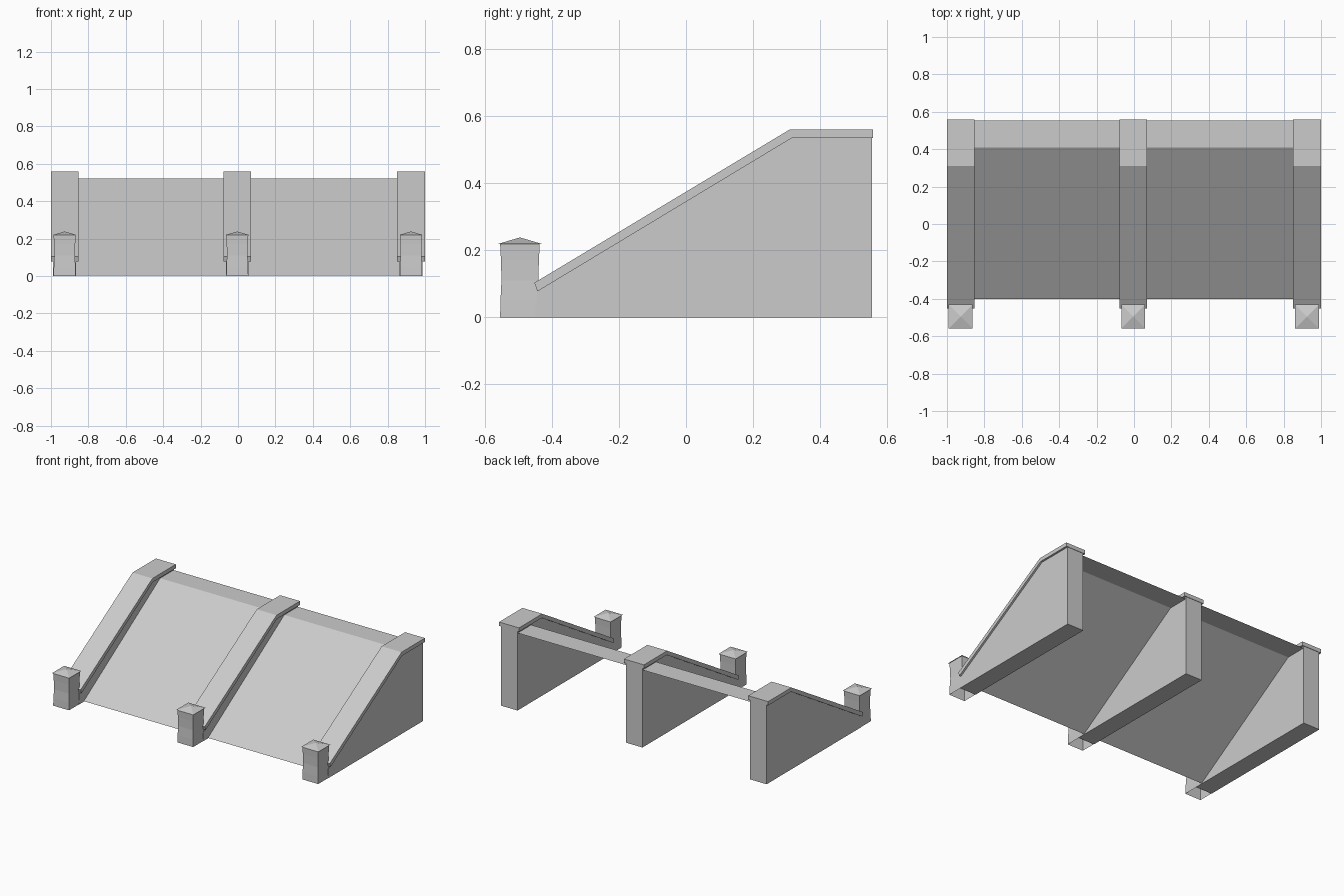
import bpy, bmesh

if "Cube" in bpy.data.objects:
    bpy.data.objects.remove(bpy.data.objects["Cube"])


def make_object(name, verts, faces):
    mesh = bpy.data.meshes.new(name)
    mesh.from_pydata(verts, [], faces)
    bm = bmesh.new()
    bm.from_mesh(mesh)
    bmesh.ops.recalc_face_normals(bm, faces=bm.faces)
    bm.to_mesh(mesh)
    bm.free()
    obj = bpy.data.objects.new(name, mesh)
    bpy.context.collection.objects.link(obj)
    return obj


def extrude_profile(name, profile, x, half):
    """Closed (y, z) profile extruded along x."""
    n = len(profile)
    verts = [(x + s * half, y, z) for s in (-1, 1) for y, z in profile]
    faces = [tuple(range(n)), tuple(range(n, 2 * n))]
    faces += [(i, (i + 1) % n, n + (i + 1) % n, n + i) for i in range(n)]
    return make_object(name, verts, faces)


def make_post(name, x, y, rings, peak):
    """Stacked square rings closed by a low pyramid, open underneath."""
    verts = [(x + sx * h, y + sy * h, z) for h, z in rings
             for sx, sy in ((-1, -1), (1, -1), (1, 1), (-1, 1))]
    faces = [(4 * k + i, 4 * k + (i + 1) % 4, 4 * k + 4 + (i + 1) % 4, 4 * k + 4 + i)
             for k in range(len(rings) - 1) for i in range(4)]
    verts.append((x, y, peak))
    base = 4 * (len(rings) - 1)
    faces += [(base + i, base + (i + 1) % 4, len(verts) - 1) for i in range(4)]
    return make_object(name, verts, faces)


wall_profile = [(-0.452, 0), (0.555, 0), (0.555, 0.535), (0.315, 0.535), (-0.443, 0.078)]
cap_profile = [(0.558, 0.56), (0.31, 0.56), (-0.452, 0.103),
               (-0.443, 0.077), (0.315, 0.534), (0.558, 0.534)]
post_rings = [(0.059, 0), (0.058, 0.05), (0.055, 0.11), (0.0565, 0.17),
              (0.059, 0.218), (0.064, 0.219)]

# Three sloped walls, each with an overhanging coping and a front post
for side, x in (("left", -0.927), ("middle", -0.004), ("right", 0.925)):
    extrude_profile(side + "_wall", wall_profile, x, 0.061)
    extrude_profile(side + "_coping", cap_profile, x, 0.074)
    make_post(side + "_post", x, -0.495, post_rings, 0.238)

# Sloped panel sheets with a flat strip at the top, between the walls
panel_line = [(-0.40, 0.003), (0.41, 0.52), (0.553, 0.52)]
for side, x0, x1 in (("left", -0.867, -0.064), ("right", 0.056, 0.865)):
    verts = [(x, y, z) for y, z in panel_line for x in (x0, x1)]
    panel = make_object(side + "_ramp_panel", verts, [(0, 1, 3, 2), (2, 3, 5, 4)])
    if panel.data.polygons[0].normal.z < 0:
        panel.data.flip_normals()
